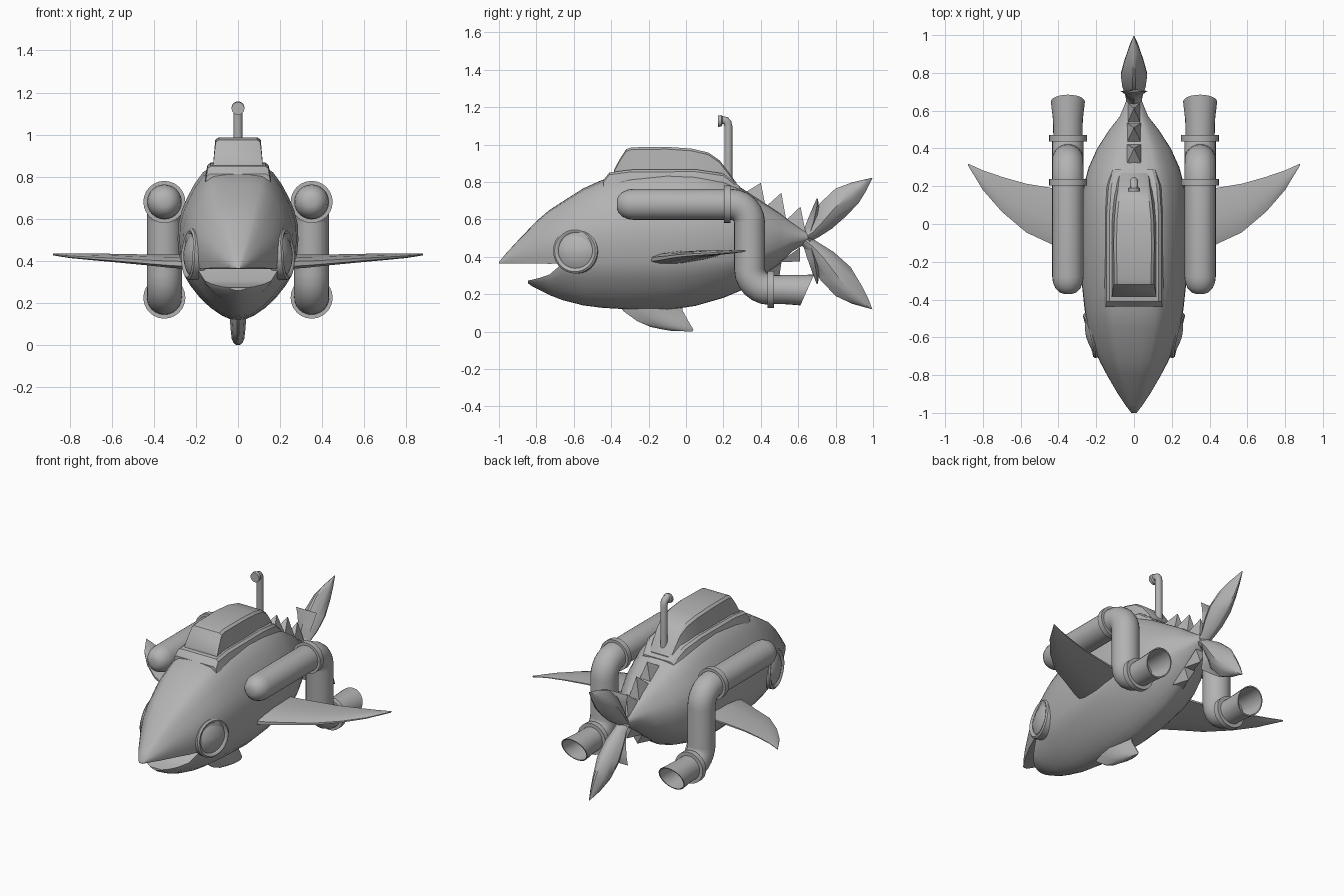
import bpy, bmesh, math

grey = bpy.data.materials.new("hull grey")
grey.diffuse_color = (0.45, 0.45, 0.45, 1)


def finish(name, bm, angle=35):
    bmesh.ops.remove_doubles(bm, verts=bm.verts, dist=0.0005)
    bmesh.ops.recalc_face_normals(bm, faces=bm.faces)
    me = bpy.data.meshes.new(name)
    bm.to_mesh(me)
    bm.free()
    ob = bpy.data.objects.new(name, me)
    bpy.context.collection.objects.link(ob)
    me.materials.append(grey)
    bpy.ops.object.select_all(action='DESELECT')
    ob.select_set(True)
    bpy.context.view_layer.objects.active = ob
    bpy.ops.object.shade_smooth_by_angle(angle=math.radians(angle))
    return ob


def skin(bm, rings, closed=True, cap=(True, True)):
    vs = [[bm.verts.new(p) for p in r] for r in rings]
    n = len(vs[0])
    for a, b in zip(vs, vs[1:]):
        for i in range(n if closed else n - 1):
            j = (i + 1) % n
            bm.faces.new((a[i], a[j], b[j], b[i]))
    if cap[0]:
        bm.faces.new(vs[0])
    if cap[1]:
        bm.faces.new(vs[-1])
    return vs


def loft(name, rings, angle=35, cap=(True, True)):
    bm = bmesh.new()
    skin(bm, rings, True, cap)
    return finish(name, bm, angle)


def tube(name, x, path, n=24, cap=(True, True)):
    """Path entries: y, z, radius, heading in degrees."""
    rings = []
    for y, z, r, deg in path:
        a = math.radians(deg)
        rings.append([(x + r * math.cos(t), y - r * math.sin(t) * math.sin(a),
                       z + r * math.sin(t) * math.cos(a))
                      for t in (2 * math.pi * k / n for k in range(n))])
    return loft(name, rings, 40, cap)


# Hull: upper and lower shells meeting on a seam, split at the mouth
UP = [(.93, 0), (.98, .14), (1, .27), (.99, .42), (.93, .56), (.84, .68),
      (.72, .81), (.58, .92), (.44, .975), (.2, .995)]
LOW = [(.93, 0), (.88, .16), (.79, .33), (.64, .55), (.46, .75), (.27, .9), (.1, .985)]


def shell(bm, rows, prof, mouth_y):
    rings = []
    for y, w, seam, end in rows:
        half = [(w * px, y, seam + (end - seam) * pz) for px, pz in prof]
        rings.append(half + [(0, y, end)] + [(-x, yy, z) for x, yy, z in reversed(half)])
    vs = skin(bm, rings, False)
    for a, b, row in zip(vs, vs[1:], rows[1:]):
        if row[0] <= mouth_y:
            bm.faces.new((a[0], b[0], b[-1], a[-1]))


# y, half width, seam height, top, bottom
back = [(-.66, .21, .365, .695, .168), (-.55, .243, .365, .765, .14),
        (-.45, .262, .365, .81, .127), (-.3, .278, .365, .845, .118),
        (-.1, .287, .365, .86, .115), (.05, .284, .37, .855, .137),
        (.2, .267, .38, .825, .18), (.3, .24, .395, .765, .222),
        (.4, .195, .415, .7, .285), (.5, .13, .45, .635, .362),
        (.57, .075, .48, .58, .43), (.65, .042, .497, .53, .475)]
upper = [(-1, .014, .363, .372), (-.96, .045, .365, .42), (-.9, .085, .365, .485),
         (-.8, .143, .365, .59), (-.73, .18, .362, .65)]
lower = [(-.845, .045, .272, .258), (-.82, .088, .278, .24), (-.78, .13, .288, .22),
         (-.73, .17, .305, .195)]
bm = bmesh.new()
shell(bm, upper + [r[:4] for r in back], UP, -.65)
shell(bm, lower + [(r[0], r[1], r[2], r[4]) for r in back], LOW, -.65)
finish("hull", bm, 40)


# Deck step and cabin
def box_loft(name, rows):
    rings = []
    for y, wb, wt, z0, z1 in rows:
        half = [(wb, y, z0), (wt, y, z1 - .012), (wt - .015, y, z1)]
        rings.append(half + [(-x, yy, z) for x, yy, z in reversed(half)])
    loft(name, rings, 30)


box_loft("deck_step", [(-.44, .155, .15, .77, .812), (-.41, .16, .145, .77, .85),
                       (-.3, .165, .145, .77, .865), (.05, .165, .145, .77, .867),
                       (.2, .155, .135, .75, .845), (.29, .13, .11, .7, .775)])
box_loft("cabin", [(-.385, .12, .118, .82, .865), (-.35, .12, .112, .82, .93),
                   (-.32, .12, .106, .82, .975), (-.29, .12, .105, .82, .985),
                   (-.1, .122, .108, .82, .987), (.03, .12, .104, .82, .978),
                   (.12, .112, .095, .82, .957), (.18, .105, .085, .8, .915),
                   (.23, .1, .08, .78, .85), (.27, .095, .075, .74, .795)])

# Periscope
tube("periscope_mast", 0, [(.226, .78, .022, 90), (.226, 1.1, .022, 90),
                           (.222, 1.118, .022, 115), (.212, 1.128, .022, 150),
                           (.195, 1.13, .022, 180), (.19, 1.127, .031, 180),
                           (.172, 1.124, .031, 180)], 14)

# Exhaust pipes, collars and flared open nozzles
R = .083
path = [(-.37, .68, .022, 0), (-.362, .68, .045, 0), (-.34, .68, .066, 0),
        (-.31, .68, .079, 0), (-.28, .68, R, 0)]
path += [(.24 + .1 * math.sin(a), .58 + .1 * math.cos(a), R, -math.degrees(a))
         for a in (math.pi / 12 * k for k in range(7))]
path += [(.45 - .11 * math.cos(a), .335 - .11 * math.sin(a), R, math.degrees(a) - 90)
         for a in (math.pi / 12 * k for k in range(7))]
for s, side in ((1, "right"), (-1, "left")):
    x = .35 * s
    tube(side + "_pipe", x, path)
    tube(side + "_upper_collar", x, [(.203, .68, .1, 0), (.238, .68, .1, 0)])
    tube(side + "_lower_collar", x, [(.436, .225, .1, 0), (.47, .225, .1, 0)])
    tube(side + "_nozzle", x, [(.46, .225, .077, 0), (.55, .224, .079, -8),
                               (.648, .222, .09, -24), (.648, .222, .083, -24),
                               (.5, .224, .07, 0)])

    # Eye: raised rim and shallow dome, turned slightly forward
    rings = []
    yaw = math.radians(-14)
    for r, h in ((.122, -.05), (.122, .008), (.112, .016), (.1, .012), (.094, .004),
                 (.075, .014), (.045, .022), (.012, .026)):
        ring = []
        for k in range(28):
            t = 2 * math.pi * k / 28
            u, v = r * math.cos(t), r * math.sin(t)
            lean = -.12 * max(v, 0)
            ring.append((s * (.228 + h * math.cos(yaw) - u * math.sin(yaw) + lean),
                         -.59 + u * math.cos(yaw) + h * math.sin(yaw), .432 + v))
        rings.append(ring)
    loft(side + "_eye", rings, 40)

    # Side fin: x, leading y, trailing y, leading z, trailing z, half thickness
    rings = []
    for fx, y0, y1, z0, z1, t in ((.22, -.2, .17, .385, .41, .034),
                                  (.32, -.165, .175, .388, .415, .03),
                                  (.43, -.11, .19, .395, .42, .024),
                                  (.57, -.045, .213, .405, .425, .019),
                                  (.7, .065, .25, .413, .43, .014),
                                  (.8, .18, .284, .42, .432, .01),
                                  (.88, .312, .32, .43, .432, .005)):
        ring = []
        for f, h in ((0, -.35), (0, .35), (.15, .85), (.45, 1), (.8, .6), (1, .2),
                     (1, -.2), (.8, -.6), (.45, -1), (.15, -.85)):
            ring.append((s * fx, y0 + f * (y1 - y0), z0 + f * (z1 - z0) + h * t))
        rings.append(ring)
    loft(side + "_fin", rings, 40)


# Blades standing in the centre plane: front edge, rear edge, half thickness
def blade(name, rows):
    rings = []
    for (ya, za), (yb, zb), t in rows:
        ring = []
        for f, h in ((0, .12), (.25, .75), (.5, 1), (.75, .75), (1, .12),
                     (1, -.12), (.75, -.75), (.5, -1), (.25, -.75), (0, -.12)):
            ring.append((h * t, ya + f * (yb - ya), za + f * (zb - za)))
        rings.append(ring)
    loft(name, rings, 40)


blade("upper_tail", [((.61, .52), (.64, .47), .038), ((.645, .555), (.71, .505), .045),
                     ((.675, .615), (.78, .55), .062), ((.715, .685), (.86, .62), .07),
                     ((.8, .765), (.925, .69), .05), ((.89, .798), (.965, .755), .028),
                     ((.985, .82), (.997, .822), .004)])
blade("lower_tail", [((.61, .47), (.64, .52), .038), ((.645, .435), (.71, .475), .045),
                     ((.675, .37), (.79, .425), .062), ((.715, .28), (.88, .345), .07),
                     ((.8, .19), (.94, .245), .05), ((.89, .148), (.975, .175), .028),
                     ((.985, .122), (.997, .118), .004)])
blade("keel_fin", [((-.37, .15), (-.01, .16), .04), ((-.33, .105), (-.02, .115), .038),
                   ((-.26, .055), (.005, .07), .034), ((-.19, .025), (.025, .035), .03),
                   ((-.13, .012), (.04, .01), .022), ((-.08, .004), (.035, .0), .012)])

# Flared collar petals at the tail root
for s, tip, nm in ((1, .71, "upper"), (-1, .255, "lower")):
    rings = []
    for f, w, d in ((0, .035, .03), (.45, .045, .025), (.8, .062, .014), (1, .075, .004)):
        y, z = .625 + .075 * f, .5 + (tip - .5) * f
        rings.append([(w, y + d, z), (0, y - d * .4, z), (-w, y + d, z),
                      (0, y + 2 * d, z - s * .02 * f)])
    loft(nm + "_tail_collar", rings, 30)

# Dorsal and ventral spines
for i, (y0, y1, za, zb, w, py, pz) in enumerate((
        (.31, .425, .74, .67, .042, .4, .795), (.43, .535, .67, .60, .038, .51, .742),
        (.54, .64, .6, .53, .032, .612, .668), (.4, .51, .295, .37, .04, .5, .3),
        (.5, .61, .37, .45, .034, .61, .375))):
    bm = bmesh.new()
    base = [bm.verts.new(p) for p in ((w, y0, za), (w, y1, zb), (-w, y1, zb), (-w, y0, za))]
    tip = bm.verts.new((0, py, pz))
    bm.faces.new(base)
    for k in range(4):
        bm.faces.new((base[k], base[(k + 1) % 4], tip))
    finish("spine_%d" % (i + 1), bm, 10)
